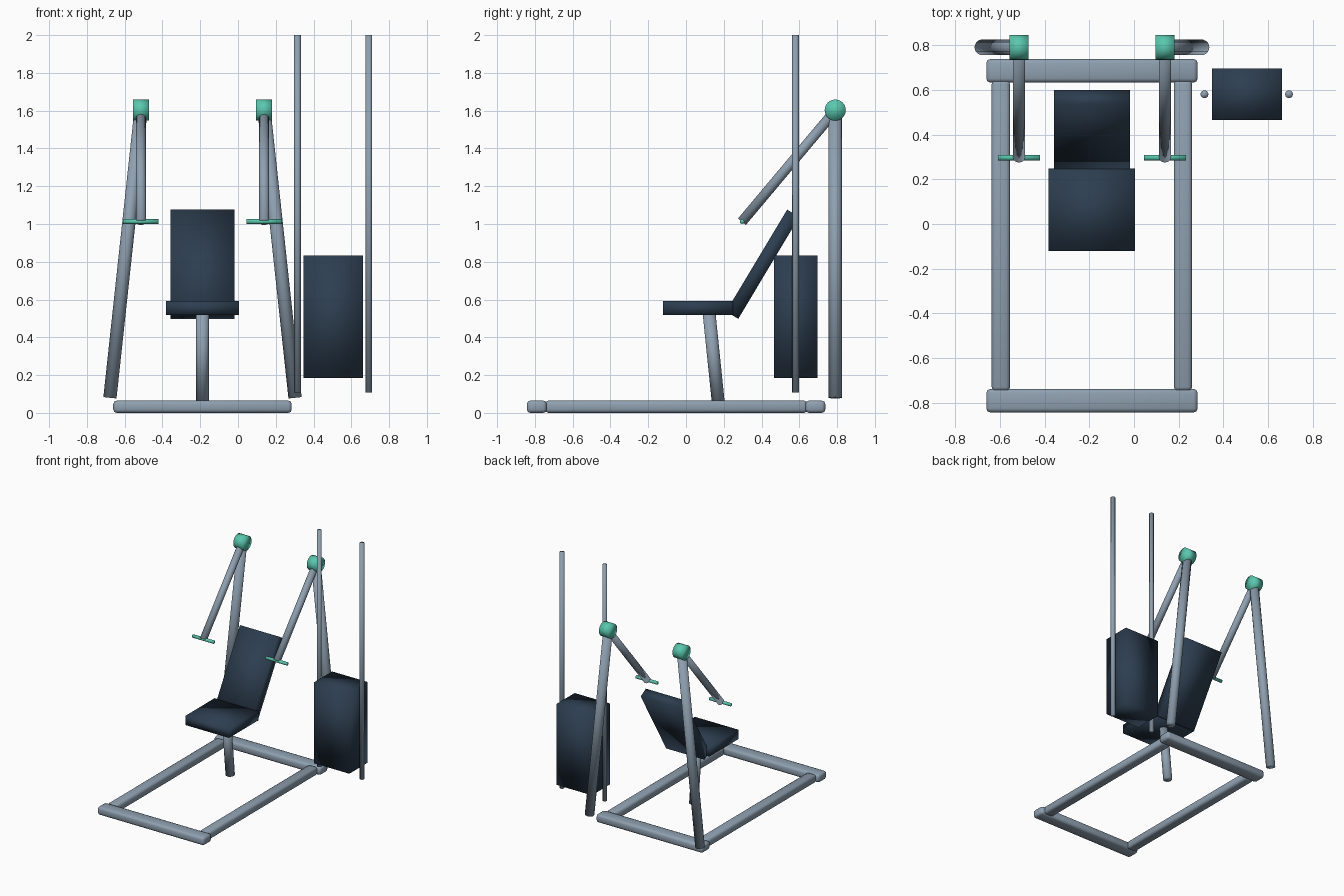
import bpy, math
from mathutils import Vector

if "Cube" in bpy.data.objects:
    bpy.data.objects.remove(bpy.data.objects["Cube"])

CX = -0.188  # mirror plane of the frame, bench and press arms


def material(name, rgb):
    m = bpy.data.materials.new(name)
    m.diffuse_color = (*rgb, 1)
    m.use_nodes = True
    m.node_tree.nodes["Principled BSDF"].inputs["Base Color"].default_value = m.diffuse_color
    return m


STEEL = material("steel grey", (0.275, 0.352, 0.434))
NAVY = material("dark navy", (0.026, 0.048, 0.080))
TEAL = material("teal", (0.102, 0.578, 0.429))


def finish(name, mat):
    o = bpy.context.object
    o.name = name
    o.data.materials.append(mat)
    bpy.ops.object.shade_smooth()
    return o


def box(name, mat, centre, size, tilt=0.0, bevel=0.0):
    bpy.ops.mesh.primitive_cube_add(size=1, location=centre, rotation=(tilt, 0, 0))
    o = finish(name, mat)
    o.scale = size
    bpy.ops.object.transform_apply(location=False, rotation=False, scale=True)
    if bevel:
        b = o.modifiers.new("rounded edges", 'BEVEL')
        b.width, b.segments = bevel, 2
    return o


def tube(name, mat, a, b, r, sides=20):
    a, b = Vector(a), Vector(b)
    bpy.ops.mesh.primitive_cylinder_add(vertices=sides, radius=r, depth=(b - a).length,
                                        location=(a + b) / 2)
    o = finish(name, mat)
    o.rotation_euler = (b - a).to_track_quat('Z', 'Y').to_euler()
    return o


# Floor frame
box("front_floor_bar", STEEL, (CX, -0.79, 0.0325), (0.945, 0.105, 0.065), bevel=0.018)
box("rear_floor_bar", STEEL, (CX, 0.685, 0.0325), (0.945, 0.105, 0.065), bevel=0.018)

# Mirrored rails, uprights, pivots, press arms and handles
for side, s in (("left", -1), ("right", 1)):
    arm_x = CX + s * 0.326
    box(side + "_floor_rail", STEEL, (CX + s * 0.407, -0.052, 0.0325),
        (0.082, 1.39, 0.065), bevel=0.018)
    tube(side + "_upright", STEEL, (CX + s * 0.49, 0.79, 0.08), (arm_x, 0.79, 1.6), 0.035)
    tube(side + "_pivot", TEAL, (arm_x - 0.042, 0.79, 1.603), (arm_x + 0.042, 0.79, 1.603),
         0.056, 24)
    tube(side + "_press_arm", STEEL, (arm_x, 0.79, 1.6), (arm_x, 0.296, 1.012), 0.027)
    tube(side + "_handle", TEAL, (arm_x - 0.094, 0.297, 1.013),
         (arm_x + 0.094, 0.297, 1.013), 0.0125, 12)

# Bench
tube("seat_post", STEEL, (CX, 0.17, 0.063), (CX, 0.122, 0.53), 0.034)
box("seat", NAVY, (CX, 0.064, 0.556), (0.387, 0.37, 0.074))
box("backrest", NAVY, (CX, 0.406, 0.787), (0.339, 0.075, 0.629), tilt=-0.54)

# Weight stack between two guide rods
box("weight_stack", NAVY, (0.505, 0.58, 0.508), (0.314, 0.23, 0.648))
for side, x in (("left", 0.315), ("right", 0.693)):
    tube(side + "_guide_rod", STEEL, (x, 0.58, 0.108), (x, 0.58, 2.0), 0.0175, 16)
